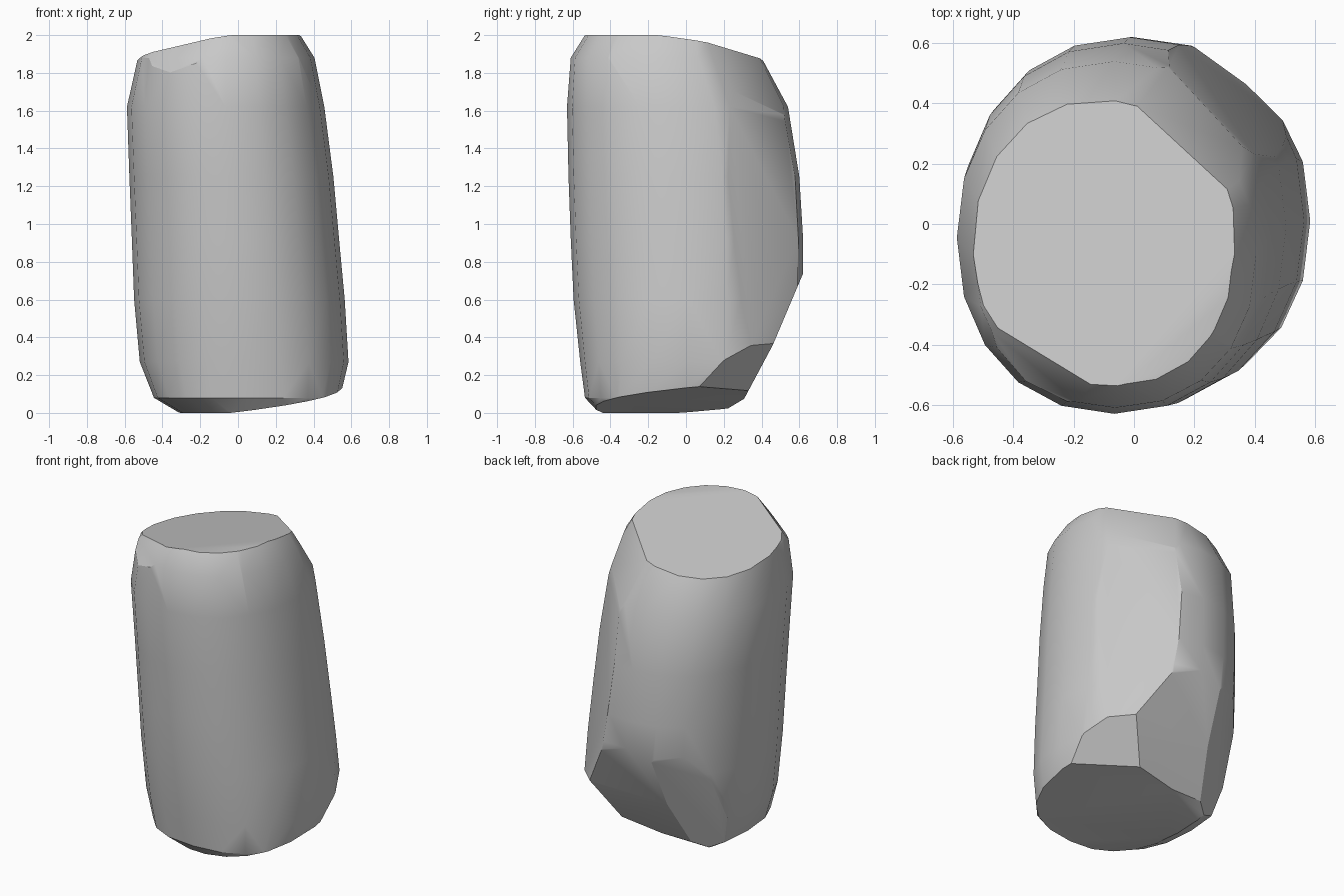
import bpy, bmesh, math
from mathutils import Vector

cube = bpy.data.objects.get("Cube")
if cube:
    bpy.data.objects.remove(cube, do_unlink=True)

SIDES = 20
# Stone cross-sections: height, min x, max x, min y, max y, roundness of outline
SECTIONS = [
    (0.00, -0.31, 0.52, -0.46, 0.50, 0.85),
    (0.08, -0.445, 0.54, -0.535, 0.53, 0.8),
    (0.27, -0.52, 0.585, -0.56, 0.58, 0.9),
    (0.60, -0.55, 0.565, -0.595, 0.62, 0.93),
    (0.92, -0.562, 0.535, -0.61, 0.62, 0.93),
    (1.25, -0.575, 0.505, -0.622, 0.60, 0.93),
    (1.62, -0.588, 0.457, -0.63, 0.54, 0.93),
    (1.88, -0.53, 0.405, -0.61, 0.40, 0.93),
    (2.00, -0.44, 0.33, -0.535, 0.34, 0.93),
]

# Broken facets, each a plane through three points
FACETS = [
    ((0, 0, 1.93), (1, 0, 2.08), (0, 1, 1.79)),                        # sloping top
    ((0.35, 0.1, 1.94), (0.1, 0.31, 1.9), (0.3, 0.37, 1.6)),           # top back corner
    ((0.2, 0.45, 1.5), (0.45, 0.2, 1.5), (0.385, 0.385, 0.77)),        # leaning back flank
    ((0.2, -0.5, 1.97), (0.32, -0.3, 1.97), (0.3, -0.46, 1.87)),       # top front chips
    ((-0.47, -0.34, 1.9), (-0.22, -0.5, 1.95), (-0.38, -0.46, 1.85)),
    ((-0.5, 0.62, 0.66), (0.5, 0.62, 0.66), (0, 0.46, 0.36)),          # back undercut
    ((-0.5, 0.46, 0.36), (0.5, 0.46, 0.36), (0, 0.35, 0.1)),
    ((-0.5, 0.35, 0.1), (0.5, 0.35, 0.1), (0, 0.2, 0.01)),
    ((-0.12, 0.6, 0.62), (-0.53, 0.27, 0.4), (-0.4, 0.2, 0.02)),       # undercut side
    ((0, 0, 0.05), (1, 0, 0.2), (0, 1, 0.15)),                         # sloping base
    ((0.55, 0.1, 0.17), (0.5, 0.3, 0.32), (0.2, 0.3, 0.06)),           # base back corner
]


def loft(bm, sections):
    rings = []
    for z, x0, x1, y0, y1, power in sections:
        ring = []
        for i in range(SIDES):
            a = math.tau * i / SIDES
            u, v = (math.copysign(abs(t) ** power, t) for t in (math.cos(a), math.sin(a)))
            ring.append(bm.verts.new(((x0 + x1) / 2 + (x1 - x0) / 2 * u,
                                      (y0 + y1) / 2 + (y1 - y0) / 2 * v, z)))
        rings.append(ring)
    for low, high in zip(rings, rings[1:]):
        for i in range(SIDES):
            j = (i + 1) % SIDES
            bm.faces.new((low[i], low[j], high[j], high[i]))
    bm.faces.new(rings[0][::-1])
    bm.faces.new(rings[-1])


def slice_off(bm, a, b, c):
    a, b, c = Vector(a), Vector(b), Vector(c)
    normal = (b - a).cross(c - a).normalized()
    if normal.dot(Vector((0, 0, 1)) - a) > 0:
        normal = -normal
    bmesh.ops.bisect_plane(bm, geom=bm.verts[:] + bm.edges[:] + bm.faces[:],
                           dist=0.0001, plane_co=a, plane_no=normal, clear_outer=True)
    rim = [e for e in bm.edges if e.is_boundary]
    if rim:
        bmesh.ops.holes_fill(bm, edges=rim, sides=0)


# Stone pillar
bm = bmesh.new()
loft(bm, SECTIONS)
for facet in FACETS:
    slice_off(bm, *facet)
bmesh.ops.remove_doubles(bm, verts=bm.verts[:], dist=0.002)
bmesh.ops.recalc_face_normals(bm, faces=bm.faces[:])
mesh = bpy.data.meshes.new("stone_pillar")
bm.to_mesh(mesh)
bm.free()
pillar = bpy.data.objects.new("stone_pillar", mesh)
bpy.context.collection.objects.link(pillar)

# Stone colour
grey = bpy.data.materials.new("stone_grey")
grey.use_nodes = True
colour = (0.58, 0.58, 0.58, 1)
grey.diffuse_color = colour
grey.node_tree.nodes["Principled BSDF"].inputs["Base Color"].default_value = colour
mesh.materials.append(grey)

# Smooth sides with crisp breaks
bpy.ops.object.select_all(action="DESELECT")
pillar.select_set(True)
bpy.context.view_layer.objects.active = pillar
bpy.ops.object.shade_smooth_by_angle(angle=math.radians(28))
